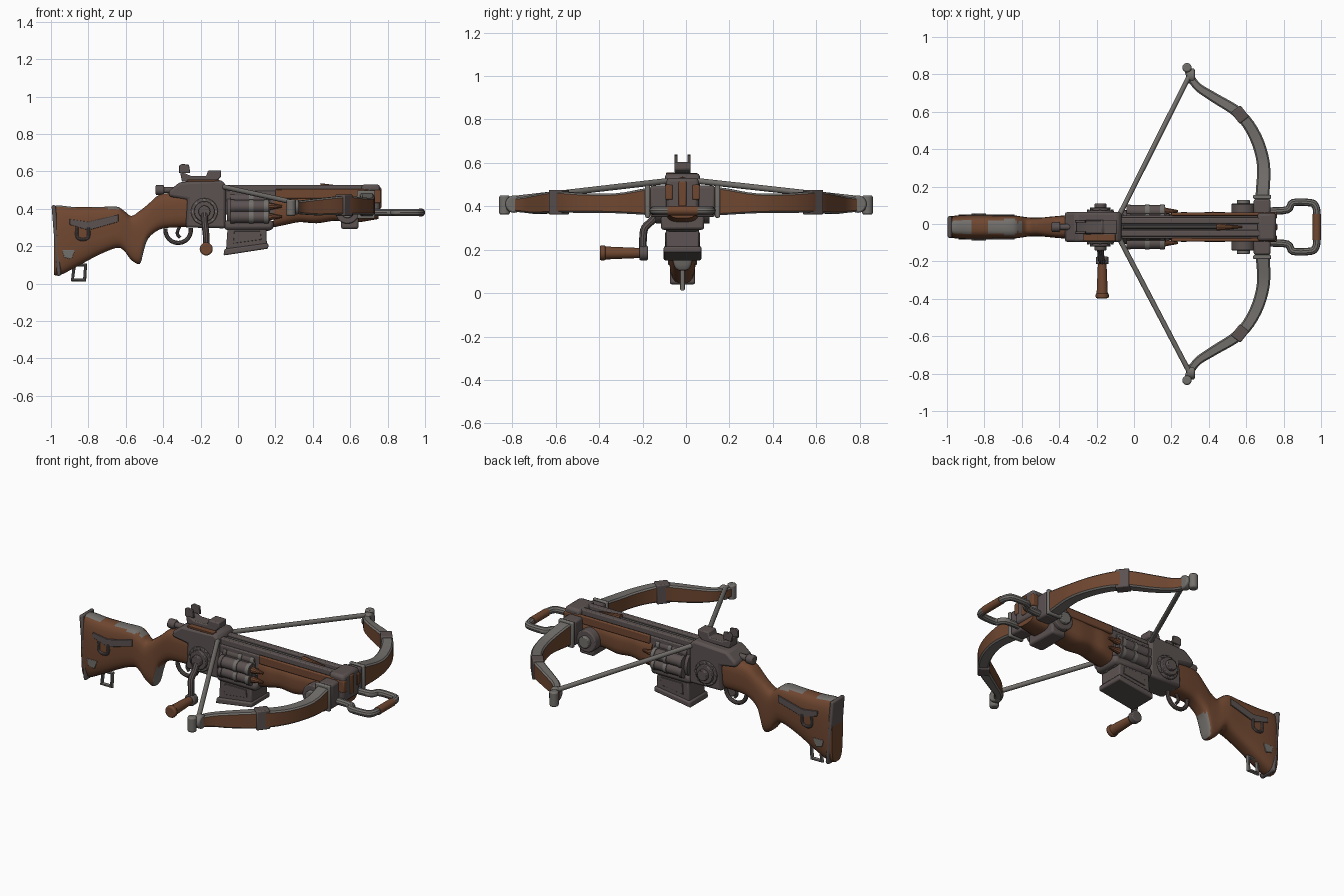
import bpy, bmesh, math
from mathutils import Vector, Matrix

if "Cube" in bpy.data.objects:
    bpy.data.objects.remove(bpy.data.objects["Cube"])

CY = -0.016  # centre line of the body
made = []


def material(name, rgb):
    m = bpy.data.materials.new(name)
    m.use_nodes = True
    col = (*rgb, 1)
    m.diffuse_color = col
    m.node_tree.nodes["Principled BSDF"].inputs["Base Color"].default_value = col
    return m


WOOD = material("brown wood", (.16, .063, .03))
DARK = material("dark metal", (.105, .085, .083))
WORN = material("worn grey metal", (.17, .16, .148))


def finish(name, bm, mats, bevel=0):
    bmesh.ops.recalc_face_normals(bm, faces=bm.faces)
    me = bpy.data.meshes.new(name)
    bm.to_mesh(me)
    bm.free()
    for m in mats:
        me.materials.append(m)
    ob = bpy.data.objects.new(name, me)
    bpy.context.collection.objects.link(ob)
    if bevel:
        mod = ob.modifiers.new("edge", 'BEVEL')
        mod.width, mod.segments = bevel, 2
    made.append(ob)
    return ob


def box(name, x, y, z, mat, bevel=.006):
    """Box from (min, max) pairs; y is relative to the body centre line."""
    bm = bmesh.new()
    bmesh.ops.create_cube(bm, size=1)
    for v in bm.verts:
        v.co = Vector([lo + (c + .5) * (hi - lo) for c, (lo, hi) in zip(v.co, (x, y, z))])
        v.co.y += CY
    return finish(name, bm, [mat], bevel)


def prism(name, pts, hw, mat, bevel=.008, y=0):
    """Side profile in x, z extruded across the body."""
    bm = bmesh.new()
    f = bm.faces.new([bm.verts.new((x, CY + y - hw, z)) for x, z in pts])
    ext = bmesh.ops.extrude_face_region(bm, geom=[f])["geom"]
    for v in ext:
        if isinstance(v, bmesh.types.BMVert):
            v.co.y += 2 * hw
    return finish(name, bm, [mat], bevel)


def rod(name, p, q, r, mat, r2=None, seg=20, bevel=0):
    """Cylinder or cone from p to q."""
    p, q = Vector(p), Vector(q)
    mx = Matrix.Translation((p + q) / 2) @ (q - p).to_track_quat('Z', 'Y').to_matrix().to_4x4()
    bm = bmesh.new()
    bmesh.ops.create_cone(bm, cap_ends=True, segments=seg, radius1=r,
                          radius2=r if r2 is None else r2, depth=(q - p).length, matrix=mx)
    return finish(name, bm, [mat], bevel)


def smooth(pts, n=5):
    """Catmull-Rom points of any dimension."""
    out = []
    for i in range(len(pts) - 1):
        a, b, c, d = pts[max(i - 1, 0)], pts[i], pts[i + 1], pts[min(i + 2, len(pts) - 1)]
        for k in range(n):
            t = k / n
            out.append(tuple(.5 * (2 * q + (r - p) * t + (2 * p - 5 * q + 4 * r - s) * t * t
                                   + (3 * q - p - 3 * r + s) * t ** 3)
                             for p, q, r, s in zip(a, b, c, d)))
    return out + [tuple(pts[-1])]


def skin(bm, rings):
    n = len(rings[0])
    for a, b in zip(rings, rings[1:]):
        for i in range(n):
            bm.faces.new((a[i], a[(i + 1) % n], b[(i + 1) % n], b[i]))
    bm.faces.new(rings[0])
    bm.faces.new(rings[-1])
    bm.normal_update()


def loft(name, stations, mats, rule=None, n=24, p=.6):
    """Rounded body along x from (x, top, bottom, half width)."""
    bm = bmesh.new()
    rings = []
    for x, zt, zb, hw in smooth(stations, 4):
        ring = []
        for i in range(n):
            c, s = (f(math.tau * (i + .5) / n) for f in (math.cos, math.sin))
            c, s = (math.copysign(abs(v) ** p, v) for v in (c, s))
            ring.append(bm.verts.new((x, CY + hw * c, (zt + zb) / 2 + (zt - zb) / 2 * s)))
        rings.append(ring)
    skin(bm, rings)
    bmesh.ops.recalc_face_normals(bm, faces=bm.faces)
    for f in bm.faces:
        f.material_index = rule(f) if rule else 0
    return finish(name, bm, mats)


def tube(name, pts, r, mat, cyclic=False):
    cu = bpy.data.curves.new(name, 'CURVE')
    cu.dimensions, cu.bevel_depth, cu.bevel_resolution = '3D', r, 3
    cu.use_fill_caps = True
    sp = cu.splines.new('POLY')
    sp.points.add(len(pts) - 1)
    for a, b in zip(sp.points, pts):
        a.co = (*b, 1)
    sp.use_cyclic_u = cyclic
    cu.materials.append(mat)
    ob = bpy.data.objects.new(name, cu)
    bpy.context.collection.objects.link(ob)
    bpy.ops.object.select_all(action='DESELECT')
    ob.select_set(True)
    bpy.context.view_layer.objects.active = ob
    bpy.ops.object.convert(target='MESH')
    made.append(bpy.context.view_layer.objects.active)


# Stock with worn metal on its top ridge
def stock_rule(f):
    c = f.calc_center_median()
    top = f.normal.z > .75 and (c.x < -.86 or -.78 < c.x < -.6)
    return 1 if top or (c.x > -.53 and f.normal.x > .65 and c.z < .24) else 0


loft("stock", [(-.985, .415, .045, .052), (-.95, .418, .045, .062), (-.87, .41, .085, .065),
               (-.75, .41, .15, .062), (-.65, .412, .19, .062), (-.61, .39, .175, .058),
               (-.57, .362, .125, .052), (-.525, .39, .105, .05), (-.505, .405, .17, .05),
               (-.48, .425, .24, .052), (-.42, .475, .288, .058), (-.34, .485, .30, .064),
               (-.24, .485, .30, .066)], [WOOD, WORN], stock_rule)
prism("butt_plate", [(-.997, .418), (-.975, .42), (-.945, .045), (-.967, .038)], .058, DARK)
for s in (-1, 1):
    tag = "left" if s > 0 else "right"
    prism(tag + "_stock_strap", [(-.90, .345), (-.80, .33), (-.64, .37), (-.64, .33), (-.80, .285),
                                 (-.90, .315)], .004, DARK, .002, s * .064)
    tube(tag + "_stock_buckle", [(x, CY + s * .064, z) for x, z in
         smooth([(-.86, .30), (-.86, .25), (-.83, .235), (-.80, .25), (-.80, .30)])], .009, DARK)
    prism(tag + "_stock_patch", [(-.94, .18), (-.87, .18), (-.89, .13), (-.93, .14)],
          .004, WORN, .002, s * .062)
tube("sling_swivel", [(-.875, CY, .10), (-.885, CY, .02), (-.82, CY, .02), (-.815, CY, .10)],
     .012, WORN, True)

# Receiver, rear knob and sight
prism("receiver", [(-.28, .30), (-.27, .45), (-.37, .465), (-.37, .495), (-.31, .543), (-.09, .553),
                   (-.065, .53), (-.065, .295)], .08, DARK, .014)
rod("rear_knob_stem", (-.41, CY, .50), (-.33, CY, .50), .017, DARK)
rod("rear_knob", (-.44, CY, .50), (-.395, CY, .50), .027, DARK, bevel=.006)
box("receiver_inlay", (-.27, -.1), (-.075, -.04), (.545, .556), WOOD, .002)
prism("sight_base", [(-.30, .545), (-.31, .60), (-.25, .575), (-.17, .575), (-.16, .605), (-.09, .605),
                     (-.09, .57), (-.12, .545)], .037, DARK, .006)
for s in (-1, 1):
    prism("sight_prong", [(-.315, .59), (-.315, .63), (-.30, .64), (-.262, .635), (-.255, .59)],
          .007, DARK, .003, s * .03)

# Trigger and guard
tube("trigger_guard", [(-.32 + .068 * math.cos(a), CY, .285 + .068 * math.sin(a))
     for a in [math.pi * (.95 + k * .0925) for k in range(13)]], .012, DARK)
tube("trigger", smooth([(-.31, CY, .31), (-.325, CY, .27), (-.31, CY, .245)]), .009, DARK)

# Winding hubs on both sides and the crank on the right
for s in (-1, 1):
    for r, out in ((.072, .088), (.055, .105), (.032, .125)):
        rod("hub_disc", (-.18, CY + s * .05, .385), (-.18, CY + s * out, .385), r, DARK, bevel=.004)
    for k in range(8):
        a = math.tau * k / 8
        x, z = -.18 + .064 * math.cos(a), .385 + .064 * math.sin(a)
        rod("hub_stud", (x, CY + s * .08, z), (x, CY + s * .094, z), .007, WORN, seg=8)
tube("crank_arm", smooth([(-.18, -.13, .37), (-.178, -.155, .335), (-.175, -.19, .30),
                          (-.17, -.198, .25), (-.17, -.198, .19)]), .018, DARK)
rod("crank_collar", (-.17, -.175, .185), (-.17, -.215, .185), .034, DARK, bevel=.006)
rod("crank_handle", (-.17, -.21, .185), (-.17, -.375, .185), .023, WOOD, .03)
rod("crank_pommel", (-.17, -.37, .185), (-.17, -.397, .185), .035, WOOD, bevel=.008)

# Drum of chambers with bolt tips
rod("drum_core", (-.06, CY, .385), (.17, CY, .385), .092, DARK)
for k in range(8):
    a = math.tau * (k + .5) / 8
    y, z = CY + .092 * math.cos(a), .385 + .072 * math.sin(a)
    rod("drum_chamber", (-.035, y, z), (.165, y, z), .033, DARK, seg=14)
    rod("bolt_tip", (.16, y, z), (.235, y, z), .021, WOOD, .006, seg=10)
    for x in (-.04, .06, .14):
        rod("chamber_band", (x, y, z), (x + .022, y, z), .037, WORN if x > 0 else DARK, seg=14)
box("drum_cradle", (-.075, .19), (-.085, .085), (.285, .34), DARK, .02)

# Magazine under the drum
prism("magazine", [(-.055, .31), (.15, .31), (.155, .20), (-.065, .165)], .076, DARK)
prism("magazine_foot", [(-.072, .185), (.162, .217), (.162, .187), (-.078, .15)], .087, DARK)
for s in (-1, 1):
    prism("magazine_rib", [(-.02, .28), (.12, .28), (.125, .235), (-.025, .215)], .004, DARK, .002, s * .077)

# Fore end and bolt rail
box("rail_core", (-.09, .72), (-.062, .062), (.37, .495), DARK)
loft("fore_end", [(.19, .475, .30, .07), (.26, .475, .315, .08), (.33, .475, .328, .076),
                  (.42, .475, .322, .082), (.52, .475, .335, .078), (.62, .475, .325, .08),
                  (.75, .475, .345, .07)], [WOOD])
for s in (-1, 1):
    box("rail_side", (-.09, .72), sorted((s * .017, s * .05)), (.48, .527), DARK)
    box("rail_edge", (.2, .70), sorted((s * .06, s * .077)), (.455, .505), WOOD)
rod("loaded_bolt", (-.06, CY, .51), (.45, CY, .51), .011, WORN, seg=10)
rod("loaded_bolt_head", (.44, CY, .515), (.58, CY, .515), .022, WOOD, .004, seg=10)
box("nose_block", (.66, .76), (-.075, .075), (.37, .53), DARK, .016)
box("nose_wood", (.75, .766), (-.018, .018), (.40, .515), WOOD)
for s in (-1, 1):
    box("nose_cheek", (.70, .764), sorted((s * .045, s * .079)), (.43, .50), WOOD)
box("bracket_foot", (.55, .645), (-.10, .10), (.292, .36), DARK, .012)

# Front stirrup, wooden grip on its bar
half = [(.72, .085), (.82, .092), (.85, .13), (.94, .13), (.968, .115), (.978, .07)]
loop = half + [(x, -y) for x, y in reversed(half)]
tube("stirrup", [(x, CY + y, .38) for x, y in smooth(loop, 4)], .02, WORN)
rod("stirrup_grip", (.978, CY - .07, .38), (.978, CY + .07, .38), .0225, WOOD)

# Bow limbs, mounts, tips and string
path = [(.685, .06, .074, .355, .49), (.688, .17, .074, .36, .485), (.692, .32, .07, .368, .46),
        (.65, .465, .066, .37, .46), (.565, .588, .06, .37, .468), (.43, .675, .052, .365, .455),
        (.345, .73, .045, .37, .445), (.303, .785, .04, .375, .44), (.283, .84, .036, .38, .435)]
for s in (-1, 1):
    tag = "left" if s > 0 else "right"
    pts = smooth(path, 4)
    bm = bmesh.new()
    rings = []
    for i, (x, y, w, lo, hi) in enumerate(pts):
        a, b = pts[max(i - 1, 0)], pts[min(i + 1, len(pts) - 1)]
        t = Vector((b[0] - a[0], b[1] - a[1])).normalized()
        c = .008
        section = [(-w / 2, lo + c), (c - w / 2, lo), (w / 2 - c, lo), (w / 2, lo + c),
                   (w / 2, hi - c), (w / 2 - c, hi), (c - w / 2, hi), (-w / 2, hi - c)]
        rings.append([bm.verts.new((x + t.y * u, s * (y - t.x * u), z)) for u, z in section])
    skin(bm, rings)
    for f in bm.faces:
        f.material_index = 1 if abs(f.normal.z) > .4 else 0
    finish(tag + "_limb", bm, [WOOD, WORN])
    box(tag + "_limb_socket", (.64, .73), sorted((s * .06, s * .15)), (.35, .495), DARK, .012)
    box(tag + "_socket_rim", (.637, .733), sorted((s * .15, s * .172)), (.347, .498), WORN)
    rod(tag + "_mount_wheel", (.585, CY + s * .05, .385), (.585, CY + s * .125, .385), .065, DARK, bevel=.006)
    rod(tag + "_wheel_cap", (.585, CY + s * .12, .385), (.585, CY + s * .145, .385), .035, WORN, bevel=.005)
    # Clamp follows the limb direction
    clamp = box(tag + "_limb_clamp", (-.038, .038), (-.032 - CY, .032 - CY), (.362, .476), DARK)
    clamp.location = (.567, s * .585, 0)
    clamp.rotation_euler.z = -s * math.radians(52)
    rod(tag + "_limb_tip", (.283, s * .836, .362), (.283, s * .836, .45), .025, WORN, bevel=.008)
    rod(tag + "_string_loop", (.283, s * .792, .41), (.325, s * .792, .41), .04, WORN, bevel=.008)
    rod(tag + "_string", (.295, s * .79, .435), (-.09, CY + s * .04, .52), .0135, WORN, seg=12)
rod("string_nock", (-.09, CY - .05, .52), (-.09, CY + .05, .52), .0135, WORN, seg=12)

bpy.ops.object.select_all(action='DESELECT')
for ob in made:
    ob.select_set(True)
bpy.context.view_layer.objects.active = made[0]
bpy.ops.object.shade_smooth_by_angle(angle=math.radians(35))
